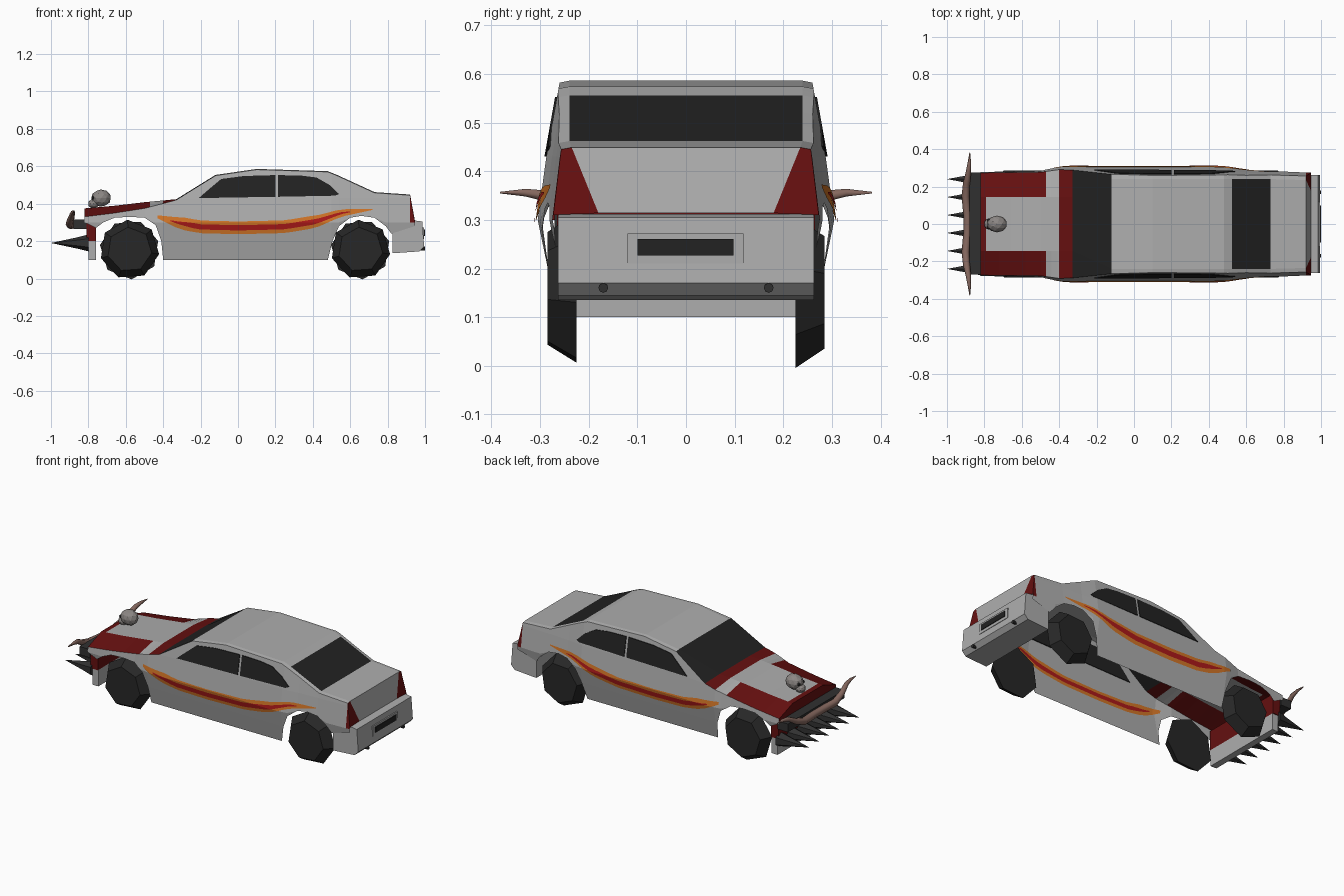
import bpy, bmesh, math
from mathutils import Matrix, Vector

if "Cube" in bpy.data.objects:
    bpy.data.objects.remove(bpy.data.objects["Cube"])


def mat(name, r, g, b):
    m = bpy.data.materials.new(name)
    m.diffuse_color = (r, g, b, 1)
    m.use_nodes = True
    m.node_tree.nodes["Principled BSDF"].inputs["Base Color"].default_value = m.diffuse_color
    return m


GREY = mat("body grey", .42, .42, .42)
RED = mat("dark red paint", .13, .005, .005)
GLASS = mat("dark glass", .016, .016, .016)
ORANGE = mat("orange stripe", .65, .18, .02)
BRIGHT = mat("bright red stripe", .42, .01, .01)
RUBBER = mat("black rubber", .02, .02, .02)
IRON = mat("dark iron", .03, .03, .03)
HORN = mat("brown horn", .24, .14, .115)
BONE = mat("grey bone", .26, .24, .23)


def finish(name, bm, mats):
    me = bpy.data.meshes.new(name)
    bm.to_mesh(me)
    bm.free()
    for m in mats:
        me.materials.append(m)
    ob = bpy.data.objects.new(name, me)
    bpy.context.collection.objects.link(ob)
    return ob


def lerp(pts, x):
    if x <= pts[0][0]:
        return pts[0][1]
    for (a, u), (b, v) in zip(pts, pts[1:]):
        if x <= b:
            return u + (v - u) * (x - a) / (b - a)
    return pts[-1][1]


def box(name, x0, x1, y0, y1, z0, z1, m):
    bm = bmesh.new()
    c = Vector(((x0 + x1) / 2, (y0 + y1) / 2, (z0 + z1) / 2))
    bmesh.ops.create_cube(bm, size=1, matrix=Matrix.Translation(c) @ Matrix.Diagonal((x1 - x0, y1 - y0, z1 - z0, 1)))
    return finish(name, bm, [m])


def cone(name, base, axis, length, r1, r2, n, m, turn=0, squash=1):
    bm = bmesh.new()
    rot = Vector(axis).to_track_quat('Z', 'Y').to_matrix().to_4x4()
    mx = (Matrix.Translation(base) @ rot @ Matrix.Diagonal((squash, 1, 1, 1))
          @ Matrix.Rotation(turn, 4, 'Z') @ Matrix.Translation((0, 0, length / 2)))
    bmesh.ops.create_cone(bm, cap_ends=True, segments=n, radius1=r1, radius2=r2, depth=length, matrix=mx)
    return finish(name, bm, [m])


# Body shape curves along the length: lower edge with arches, upper edge, width, hood crown
BOTTOM = [(-.82, .30), (-.76, .27), (-.72, .30), (-.66, .325), (-.58, .33), (-.5, .325), (-.44, .285),
          (-.41, .2), (-.4, .1), (.48, .1), (.505, .2), (.54, .28), (.6, .325), (.66, .335), (.73, .325),
          (.79, .28), (.82, .24), (.945, .28)]
TOP = [(-.82, .33), (-.66, .35), (-.5, .375), (-.33, .42), (-.12, .55), (.1, .582), (.48, .57),
       (.525, .552), (.73, .458), (.92, .445), (.945, .31)]
WIDTH = [(-.82, .9), (-.5, .93), (-.4, .99), (.5, .99), (.6, .95), (.73, .92), (.945, .89)]
CROWN = [(-.82, .045), (-.5, .033), (-.33, .004), (.945, .004)]
INNER = [(-.33, .145), (-.12, .24), (.73, .24), (.92, .235), (.945, .18)]
SECTION = [(.1, .265), (.2, .287), (.3, .308), (.43, .29), (.585, .262)]


def side_y(x, z):
    return lerp(SECTION, z) * lerp(WIDTH, x)


def build_body():
    bm = bmesh.new()
    xs = sorted({p[0] for c in (BOTTOM, TOP, WIDTH) for p in c} | {-.79, -.47})
    rings = []
    for x in xs:
        lo, hi = lerp(BOTTOM, x), lerp(TOP, x)
        half = [(side_y(x, z), z) for z in [lo] + [min(max(v, lo), hi) for v in (.2, .3, .43)] + [hi]]
        half.append((lerp(INNER, x), hi + lerp(CROWN, x)))
        ring = [(-y, z) for y, z in half] + [(y, z) for y, z in reversed(half)]
        rings.append([bm.verts.new((x, y, z)) for y, z in ring])
    for i in range(len(xs) - 1):
        xm = (xs[i] + xs[i + 1]) / 2
        for k in range(11):
            f = bm.faces.new((rings[i][k], rings[i][k + 1], rings[i + 1][k + 1], rings[i + 1][k]))
            deck, centre = 4 <= k <= 6, k == 5
            # paint by position: hood patches, windscreens, rear corners
            if deck and (xm < -.79 or -.4 < xm < -.33 or (xm < -.47 and not centre)):
                f.material_index = 1
            elif deck and (-.33 < xm < -.12 or (.525 < xm < .73 and centre)):
                f.material_index = 2
            elif xm > .92 and not centre and 2 <= k <= 8:
                f.material_index = 1
    nose = bm.faces.new(rings[0])
    nose.material_index = 1
    bmesh.ops.remove_doubles(bm, verts=bm.verts, dist=.0005)
    bmesh.ops.dissolve_degenerate(bm, edges=bm.edges, dist=.0005)
    bmesh.ops.recalc_face_normals(bm, faces=bm.faces)
    finish("car_body", bm, [GREY, RED, GLASS])


build_body()


# Side windows: thin plates straddling the body skin
def window(name, pts, s):
    bm = bmesh.new()
    a = [bm.verts.new((x, s * (side_y(x, z) + .004), z)) for x, z in pts]
    b = [bm.verts.new((x, s * (side_y(x, z) - .004), z)) for x, z in pts]
    bm.faces.new(a)
    bm.faces.new(b[::-1])
    for i in range(len(a)):
        j = (i + 1) % len(a)
        bm.faces.new((a[j], a[i], b[i], b[j]))
    bmesh.ops.recalc_face_normals(bm, faces=bm.faces)
    finish(name, bm, [GLASS])


# Side stripes: tapered ribbons on both faces of the skin
MIDLINE = [(-.43, .33), (-.33, .30), (-.2, .276), (0, .271), (.25, .277), (.42, .305), (.55, .35), (.72, .37)]
ORANGE_W = [(-.43, .008), (-.3, .034), (.4, .034), (.55, .02), (.72, .003)]
RED_W = [(-.36, .003), (-.25, .014), (.4, .014), (.55, .006), (.6, .002)]


def stripe(name, widths, off, m, s):
    bm = bmesh.new()
    x0, x1 = widths[0][0], widths[-1][0]
    for o in (off, -off):
        prev = None
        for i in range(25):
            x = x0 + (x1 - x0) * i / 24
            z, w = lerp(MIDLINE, x), lerp(widths, x)
            zs = sorted([z - w, min(max(.3, z - w), z + w), z + w])
            row = [bm.verts.new((x, s * (side_y(x, v) + o), v)) for v in zs]
            if prev:
                for k in range(2):
                    q = [prev[k], row[k], row[k + 1], prev[k + 1]]
                    bm.faces.new(q if s * o < 0 else q[::-1])
            prev = row
    bmesh.ops.remove_doubles(bm, verts=bm.verts, dist=.0002)
    finish(name, bm, [m])


for s, side in ((-1, "near"), (1, "far")):
    window(f"front_window_{side}", [(-.21, .43), (-.17, .465), (-.09, .532), (.03, .548), (.2, .553), (.2, .437)], s)
    window(f"rear_window_{side}", [(.215, .437), (.215, .553), (.34, .55), (.42, .54), (.49, .5), (.54, .452), (.52, .443)], s)
    stripe(f"orange_stripe_{side}", ORANGE_W, .004, ORANGE, s)
    stripe(f"red_stripe_{side}", RED_W, .007, BRIGHT, s)
    # seven-sided wheels, tapering outward
    for end, x in (("front", -.58), ("rear", .655)):
        cone(f"{end}_wheel_{side}", (x, s * .225, .155), (0, s, 0), .06, .16, .12, 7, RUBBER,
             math.radians(4 if s < 0 else 176))
    cone(f"exhaust_{side}", (.88, s * .17, .16), (1, 0, 0), .12, .01, .01, 8, IRON)

# Front bumper, grille bar and ram spikes
box("front_panel_red", -.81, -.76, -.265, .265, .2, .32, RED)
box("front_panel_lower", -.80, -.76, -.26, .26, .1, .2, GREY)
box("grille_bar", -.88, -.81, -.27, .275, .265, .315, IRON)
for i in range(6):
    y = -.24 + .096 * i
    cone(f"ram_spike_{i}", (-.80, y, .19), (-1, 0, 0), .06, .045, .03, 6, IRON)
    cone(f"spike_tip_{i}", (-.86, y, .19), (-1, 0, 0), .14, .03, 0, 6, IRON)

# Rear bumper prism, number plate
bm = bmesh.new()
prof = [(.93, .312), (.985, .305), (.995, .17), (.97, .145), (.825, .135), (.825, .25)]
f = bm.faces.new([bm.verts.new((x, -.263, z)) for x, z in prof])
ext = bmesh.ops.extrude_face_region(bm, geom=[f])
bmesh.ops.translate(bm, vec=(0, .526, 0), verts=[v for v in ext["geom"] if isinstance(v, bmesh.types.BMVert)])
bmesh.ops.recalc_face_normals(bm, faces=bm.faces)
finish("rear_bumper", bm, [GREY])
box("plate_surround", .985, .995, -.12, .118, .21, .272, GREY)
box("rear_plate", .99, .999, -.1, .098, .227, .261, GLASS)

# Long horns across the nose: one tapering curved tube
cu = bpy.data.curves.new("horns", 'CURVE')
cu.dimensions = '3D'
cu.bevel_depth = 1
cu.bevel_resolution = 1
half = [(.04, -.89, .285, .022), (.15, -.9, .29, .022), (.22, -.895, .315, .019),
        (.28, -.885, .348, .014), (.33, -.88, .356, .009), (.382, -.878, .356, .002)]
path = [(-y, x, z, r) for y, x, z, r in reversed(half)] + half
sp = cu.splines.new('POLY')
sp.points.add(len(path) - 1)
for p, (y, x, z, r) in zip(sp.points, path):
    p.co = (x, y, z, 1)
    p.radius = r
cu.materials.append(HORN)
bpy.context.collection.objects.link(bpy.data.objects.new("horns", cu))


# Skull ornament on the hood
def ball(name, c, r, m, sub=2):
    bm = bmesh.new()
    bmesh.ops.create_icosphere(bm, subdivisions=sub, radius=1, matrix=Matrix.Translation(c) @ Matrix.Diagonal((*r, 1)))
    finish(name, bm, [m])


ball("skull_cranium", (-.732, 0, .43), (.054, .045, .046), BONE)
ball("skull_jaw", (-.772, 0, .4), (.03, .03, .025), BONE)
for s in (-1, 1):
    ball(f"skull_eye_{'near' if s < 0 else 'far'}", (-.776, s * .02, .432), (.01, .012, .011), IRON, 1)
